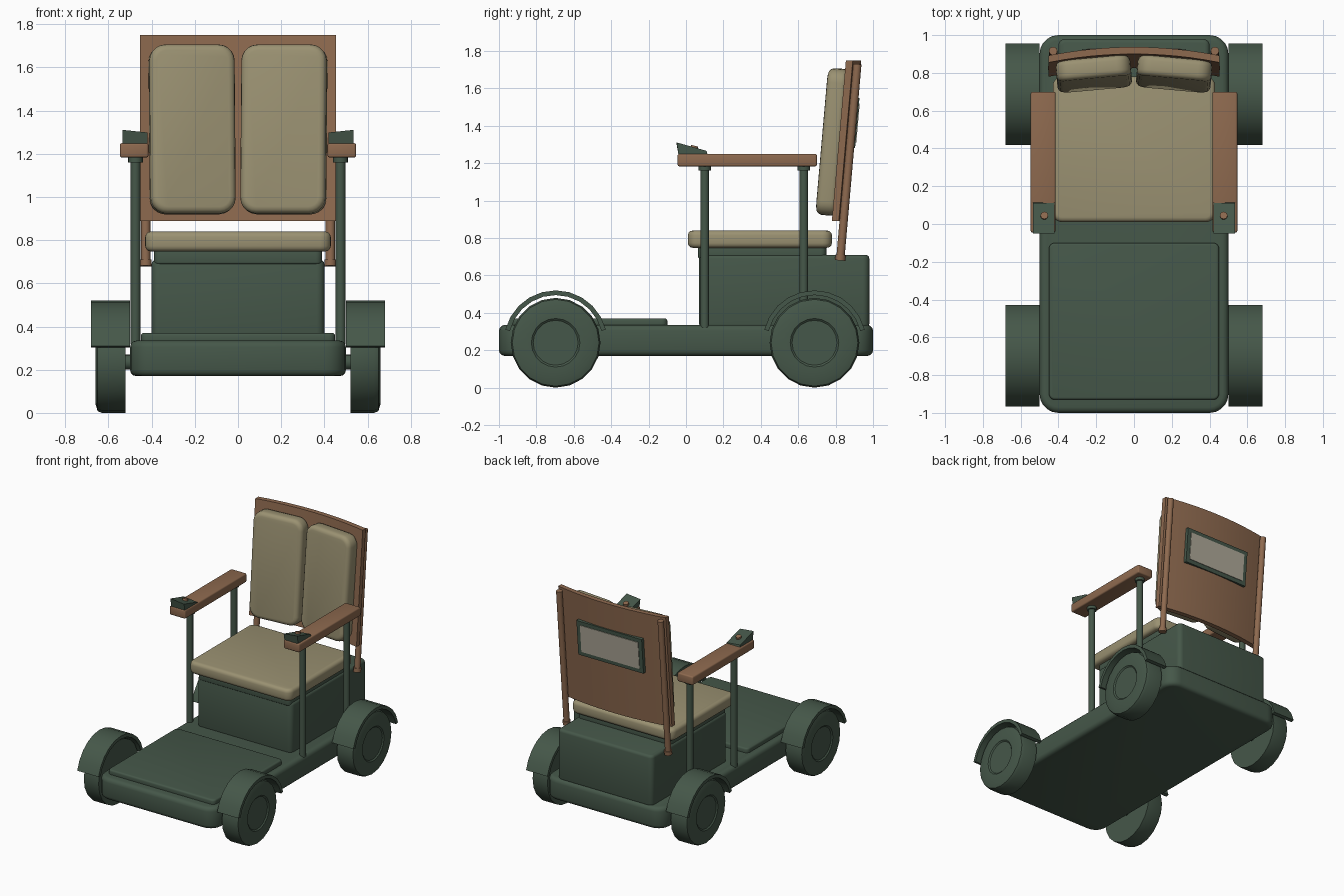
import bpy, bmesh, math
from mathutils import Vector, Matrix

if "Cube" in bpy.data.objects:
    bpy.data.objects.remove(bpy.data.objects["Cube"])


def material(name, col):
    m = bpy.data.materials.new(name)
    m.diffuse_color = (*col, 1)
    m.use_nodes = True
    m.node_tree.nodes["Principled BSDF"].inputs["Base Color"].default_value = m.diffuse_color
    return m


GREEN = material("dark green", (0.060, 0.096, 0.067))
BROWN = material("brown", (0.270, 0.143, 0.078))
BEIGE = material("beige", (0.325, 0.285, 0.168))
PALE = material("pale grey", (0.43, 0.40, 0.32))


def finish(name, bm, mat, angle=35):
    bmesh.ops.recalc_face_normals(bm, faces=bm.faces[:])
    me = bpy.data.meshes.new(name)
    bm.to_mesh(me)
    bm.free()
    me.materials.append(mat)
    ob = bpy.data.objects.new(name, me)
    bpy.context.collection.objects.link(ob)
    bpy.ops.object.select_all(action='DESELECT')
    ob.select_set(True)
    bpy.context.view_layer.objects.active = ob
    bpy.ops.object.shade_smooth_by_angle(angle=math.radians(angle))
    return ob


def rbox(name, lo, hi, mat, r=0.01, rv=0, axis=2, seg=3, xf=None):
    """Box with corners rounded by rv along one axis, then all sharp edges by r."""
    bm = bmesh.new()
    bmesh.ops.create_cube(bm, size=1)
    lo, hi = Vector(lo), Vector(hi)
    for v in bm.verts:
        v.co = Vector([(lo[i] + hi[i]) / 2 + v.co[i] * (hi[i] - lo[i]) for i in range(3)])
    if rv:
        es = [e for e in bm.edges if abs((e.verts[0].co - e.verts[1].co)[axis]) > 1e-4]
        bmesh.ops.bevel(bm, geom=es, offset=rv, segments=5, profile=0.5, affect='EDGES')
    if r:
        es = [e for e in bm.edges if e.calc_face_angle(0) > 1.0]
        bmesh.ops.bevel(bm, geom=es, offset=r, segments=seg, profile=0.5, affect='EDGES')
    if xf:
        bm.transform(xf)
    return finish(name, bm, mat)


def rod(name, a, b, r, mat, n=16):
    a, b = Vector(a), Vector(b)
    d = b - a
    m = Matrix.Translation((a + b) / 2) @ d.to_track_quat('Z', 'Y').to_matrix().to_4x4()
    bm = bmesh.new()
    bmesh.ops.create_cone(bm, cap_ends=True, segments=n, radius1=r, radius2=r,
                          depth=d.length, matrix=m)
    return finish(name, bm, mat)


def sweep(name, rows, mat, closed):
    """Skin a list of equal-length closed cross-sections."""
    bm = bmesh.new()
    vs = [[bm.verts.new(p) for p in row] for row in rows]
    n = len(rows[0])
    for i in range(len(rows) if closed else len(rows) - 1):
        p, q = vs[i], vs[(i + 1) % len(rows)]
        for j in range(n):
            k = (j + 1) % n
            bm.faces.new((p[j], p[k], q[k], q[j]))
    if not closed:
        bm.faces.new(vs[0])
        bm.faces.new(vs[-1])
    bmesh.ops.remove_doubles(bm, verts=bm.verts[:], dist=1e-5)
    return finish(name, bm, mat)


# chassis, foot deck, rear box, seat
rbox("chassis", (-0.5, -1, 0.17), (0.5, 1, 0.335), GREEN, 0.03, 0.1)
rbox("foot_deck", (-0.45, -0.93, 0.32), (0.45, -0.10, 0.37), GREEN, 0.012, 0.03)
rbox("battery_box", (-0.4, 0.07, 0.32), (0.4, 0.98, 0.71), GREEN, 0.02, 0.035)
rbox("seat_base", (-0.39, 0.065, 0.69), (0.39, 0.75, 0.755), GREEN, 0.008, 0.03)
rbox("seat_cushion", (-0.43, 0.01, 0.748), (0.43, 0.78, 0.84), BEIGE, 0.025, 0.05)

# curved, leaning back panel
LEAN = 0.0875


def lean(x, d, z):
    return (x, d + LEAN * (z - 1.75), z)


rows = []
for i in range(13):
    x = -0.453 + 0.906 * i / 12
    f = 0.855 + 0.045 * (1 - (x / 0.453) ** 2)
    rows.append([lean(x, f, 0.89), lean(x, f + 0.037, 0.89),
                 lean(x, f + 0.037, 1.75), lean(x, f, 1.75)])
sweep("back_panel", rows, BROWN, False)

# framed window on the back of the panel
tilt = math.atan(LEAN)


def back_plate(name, w, z0, z1, d, t, mat):
    zc = (z0 + z1) / 2
    xf = Matrix.Translation(lean(0, d, zc)) @ Matrix.Rotation(-tilt, 4, 'X')
    h = (z1 - z0) / 2
    rbox(name, (-w, -t, -h), (w, 0, h), mat, 0, xf=xf)


back_plate("window_frame", 0.275, 1.28, 1.55, 0.945, 0.03, GREEN)
back_plate("window_pane", 0.245, 1.31, 1.52, 0.949, 0.008, PALE)

for s, side in ((-1, "left"), (1, "right")):
    # back cushion, turned to follow the curved panel
    xf = (Matrix.Translation((s * 0.2125, 0.795, 1.313)) @ Matrix.Rotation(s * -0.09, 4, 'Z')
          @ Matrix.Rotation(-tilt, 4, 'X'))
    rbox(side + "_back_cushion", (-0.198, -0.055, -0.393), (0.198, 0.055, 0.393), BEIGE,
         0.03, 0.075, axis=1, xf=xf)
    # back post with foot collar
    rod(side + "_back_post", lean(s * 0.428, 0.918, 0.69), lean(s * 0.428, 0.918, 1.73), 0.022, BROWN)
    rod(side + "_post_collar", lean(s * 0.428, 0.918, 0.68), lean(s * 0.428, 0.918, 0.71), 0.028, BROWN)
    # armrest and its uprights
    a, b = sorted((s * 0.415, s * 0.547))
    rbox(side + "_armrest", (a, -0.045, 1.183), (b, 0.70, 1.25), BROWN, 0.01)
    for y, end in ((0.10, "front"), (0.63, "rear")):
        rod(f"{side}_{end}_arm_post", (s * 0.475, y, 0.32), (s * 0.475, y, 1.19), 0.023, GREEN)
        rod(f"{side}_{end}_arm_collar", (s * 0.475, y, 1.16), (s * 0.475, y, 1.19), 0.034, GREEN)
    # wedge controller with button
    prof = [(-0.04, 1.245), (-0.05, 1.305), (0.11, 1.26), (0.115, 1.245)]
    sweep(side + "_controller",
          [[(s * x, y, z + (dz if z > 1.25 else 0)) for y, z in prof]
           for x, dz in ((0.42, -0.006), (0.535, 0.006))], GREEN, False)
    rod(side + "_button", (s * 0.475, 0.04, 1.27), (s * 0.475, 0.046, 1.293), 0.02, BROWN, 12)

    for y, end in ((-0.697, "front"), (0.687, "rear")):
        # wheel turned from a profile of (x, radius)
        prof = [(0.52, 0), (0.52, 0.24), (0.63, 0.24), (0.65, 0.232), (0.66, 0.20),
                (0.66, 0.13), (0.652, 0.12), (0.652, 0)]
        rows = []
        for i in range(20):
            t = math.tau * i / 20
            rows.append([(s * x, y + r * math.cos(t), 0.24 + r * math.sin(t)) for x, r in prof])
        sweep(f"{side}_{end}_wheel", rows, GREEN, True)
        rod(f"{side}_{end}_axle", (s * 0.45, y, 0.235), (s * 0.54, y, 0.235), 0.035, GREEN)
        # fender arc
        rows = []
        for i in range(11):
            t = math.radians(14 + 152 * i / 10)
            rows.append([(s * x, y + r * math.cos(t), 0.243 + r * math.sin(t))
                         for x, r in ((0.50, 0.252), (0.50, 0.277), (0.68, 0.277), (0.68, 0.252))])
        sweep(f"{side}_{end}_fender", rows, GREEN, False)
